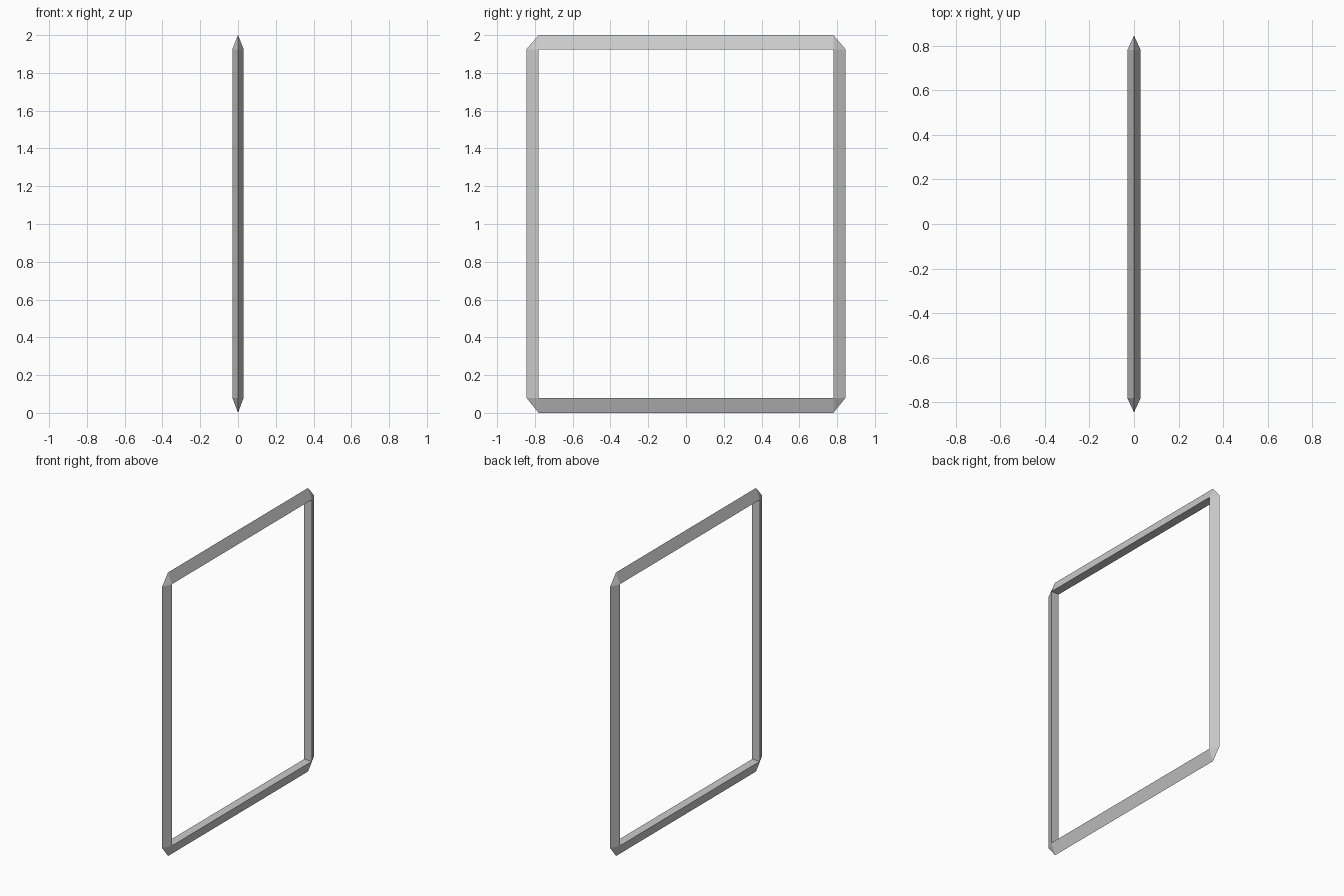
import bpy, bmesh

if "Cube" in bpy.data.objects:
    bpy.data.objects.remove(bpy.data.objects["Cube"])

HALF_Y, HEIGHT = 0.845, 2.0      # outer ridge extents
IN_Y, IN_Z0, IN_Z1 = 0.78, 0.08, 1.925   # opening
T = 0.03                          # half thickness at the opening

bm = bmesh.new()


def ring_corner(sy, top):
    """Inner pair plus the two outer ridge points of one corner."""
    zi = IN_Z1 if top else IN_Z0
    zo = HEIGHT if top else 0.0
    pts = {"front": (T, sy * IN_Y, zi), "back": (-T, sy * IN_Y, zi),
           "side": (0, sy * HALF_Y, zi), "end": (0, sy * IN_Y, zo)}
    return {k: bm.verts.new(p) for k, p in pts.items()}


# Four corners in order around the frame
corners = [ring_corner(-1, False), ring_corner(1, False),
           ring_corner(1, True), ring_corner(-1, True)]

for i, a in enumerate(corners):
    b = corners[(i + 1) % 4]
    ridge = "end" if i % 2 == 0 else "side"
    # Triangular bar: two sloping sides and the flat inner face
    for p, q in (("front", ridge), (ridge, "back"), ("back", "front")):
        bm.faces.new((a[p], b[p], b[q], a[q]))
    # Chamfered corner
    bm.faces.new((a["front"], a["side"], a["end"]))
    bm.faces.new((a["back"], a["end"], a["side"]))

bmesh.ops.recalc_face_normals(bm, faces=bm.faces)
mesh = bpy.data.meshes.new("frame")
bm.to_mesh(mesh)
bm.free()
bpy.context.collection.objects.link(bpy.data.objects.new("frame", mesh))
